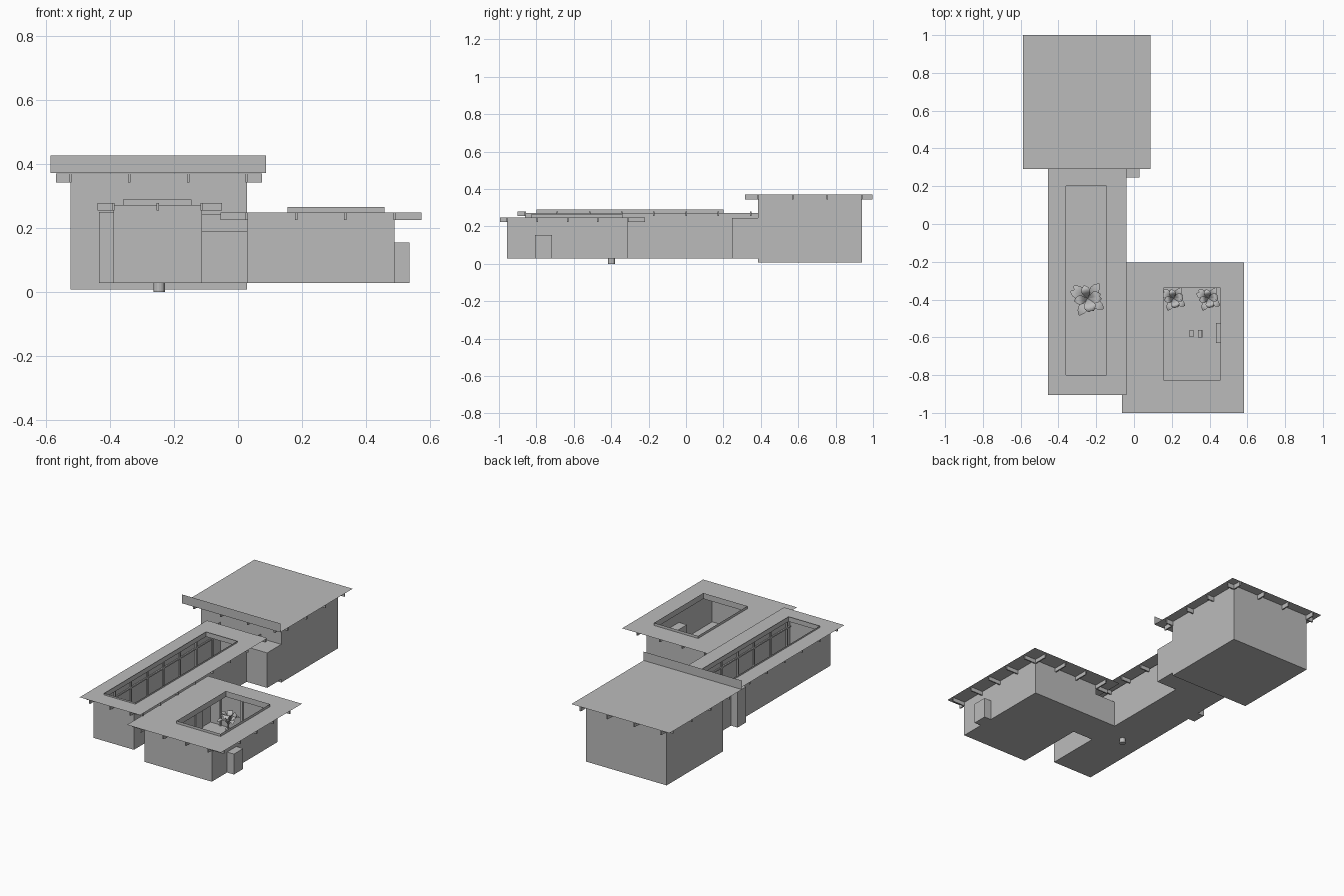
import bpy, bmesh, math
from mathutils import Matrix, Vector

cube = bpy.data.objects.get("Cube")
if cube:
    bpy.data.objects.remove(cube, do_unlink=True)

grey = bpy.data.materials.new("plain_grey")
grey.use_nodes = True
COLOUR = (0.5, 0.5, 0.5, 1)
grey.diffuse_color = COLOUR
grey.node_tree.nodes["Principled BSDF"].inputs["Base Color"].default_value = COLOUR


def finish(name, bm):
    mesh = bpy.data.meshes.new(name)
    bm.to_mesh(mesh)
    bm.free()
    mesh.materials.append(grey)
    obj = bpy.data.objects.new(name, mesh)
    bpy.context.collection.objects.link(obj)
    return obj


def add_box(bm, x, y, z, open_top=False):
    size = Vector((x[1] - x[0], y[1] - y[0], z[1] - z[0]))
    mid = Vector((sum(x), sum(y), sum(z))) / 2
    made = bmesh.ops.create_cube(bm, size=1, matrix=Matrix.Translation(mid) @ Matrix.Diagonal((*size, 1)))
    if open_top:
        faces = {f for v in made["verts"] for f in v.link_faces}
        bmesh.ops.delete(bm, geom=[max(faces, key=lambda f: f.calc_center_median().z)], context="FACES_ONLY")


def boxes(name, specs, open_top=False):
    bm = bmesh.new()
    for spec in specs:
        add_box(bm, *spec, open_top)
    return finish(name, bm)


def quad(bm, *points):
    bm.faces.new([bm.verts.new(p) for p in points])


def flat(bm, x, y, z):
    quad(bm, (x[0], y[0], z), (x[1], y[0], z), (x[1], y[1], z), (x[0], y[1], z))


def roof(name, x, y, z, hole=None, curb=0.0):
    """Thin flat roof, with an optional opening framed by a low curb."""
    bm = bmesh.new()
    if hole is None:
        flat(bm, x, y, z)
    else:
        hx, hy = hole
        flat(bm, x, (y[0], hy[0]), z)
        flat(bm, x, (hy[1], y[1]), z)
        flat(bm, (x[0], hx[0]), hy, z)
        flat(bm, (hx[1], x[1]), hy, z)
        ring = [(hx[0], hy[0]), (hx[1], hy[0]), (hx[1], hy[1]), (hx[0], hy[1])]
        for a, b in zip(ring, ring[1:] + ring[:1]):
            quad(bm, (*a, z - 0.02), (*b, z - 0.02), (*b, z + curb), (*a, z + curb))
    return finish(name, bm)


def steps(span, count):
    return [span[0] + (span[1] - span[0]) * i / (count - 1) for i in range(count)]


def rafters(name, eave_x, eave_y, wall_x, wall_y, z, nx, ny):
    """Rafter ends that run from the walls out under the eaves."""
    specs, w = [], 0.004
    for px in steps(wall_x, nx):
        specs += [((px - w, px + w), (eave_y[0], wall_y[0]), z), ((px - w, px + w), (wall_y[1], eave_y[1]), z)]
    for py in steps(wall_y, ny):
        specs += [((eave_x[0], wall_x[0]), (py - w, py + w), z), ((wall_x[1], eave_x[1]), (py - w, py + w), z)]
    return boxes(name, [s for s in specs if s[0][0] < s[0][1] and s[1][0] < s[1][1]])


# Tall rear hall
HALL_X, HALL_Y = (-0.525, 0.028), (0.385, 0.94)
boxes("hall_walls", [(HALL_X, HALL_Y, (0.008, 0.343))])
rafters("hall_rafters", (-0.57, 0.075), (0.316, 0.998), HALL_X, HALL_Y, (0.343, 0.371), 4, 4)
boxes("hall_wall_plate", [(HALL_X, HALL_Y, (0.343, 0.371))])
roof("hall_roof", (-0.587, 0.088), (0.29, 1.0), 0.372)
bm = bmesh.new()
quad(bm, (-0.587, 0.29, 0.372), (0.088, 0.29, 0.372), (0.088, 0.29, 0.427), (-0.587, 0.29, 0.427))
finish("hall_parapet", bm)

# Long wing
WING_X, WING_Y, FLOOR = (-0.39, -0.113), (-0.86, 0.385), 0.028
WING_HOLE = ((-0.36, -0.145), (-0.8, 0.2))
boxes("wing_walls", [(WING_X, WING_Y, (FLOOR, 0.272))], open_top=True)
rafters("wing_rafters", (-0.44, -0.05), (-0.9, 0.345), WING_X, (-0.86, 0.345), (0.255, 0.279), 3, 8)
roof("wing_roof", (-0.455, -0.04), (-0.905, 0.345), 0.28, WING_HOLE, 0.01)
boxes("wing_side_bay", [((-0.435, -0.39), (0.03, 0.115), (FLOOR, 0.25))])
boxes("hall_passage", [((-0.113, 0.028), (0.246, 0.385), (FLOOR, 0.245))])
boxes("court_passage", [((-0.113, 0.028), (-0.515, -0.31), (FLOOR, 0.19))])

# Posts and rails on the inner faces of the wing
frames = []
for inner in ((-0.389, -0.381), (-0.122, -0.114)):
    for py in steps((-0.82, 0.3), 8):
        frames.append((inner, (py - 0.005, py + 0.005), (FLOOR, 0.27)))
    frames.append((inner, (-0.855, 0.38), (0.2, 0.208)))
boxes("wing_window_frames", frames)

# Court block
COURT_X, COURT_Y = (0.028, 0.49), (-0.957, -0.31)
COURT_HOLE = ((0.155, 0.458), (-0.825, -0.34))
boxes("court_walls", [(COURT_X, COURT_Y, (FLOOR, 0.249))], open_top=True)
rafters("court_rafters", (-0.055, 0.575), (-0.995, -0.22), COURT_X, COURT_Y, (0.225, 0.249), 4, 5)
roof("court_roof", (-0.063, 0.583), (-1.0, -0.205), 0.25, COURT_HOLE, 0.016)
boxes("chimney", [((0.49, 0.537), (-0.807, -0.716), (FLOOR, 0.155))])
boxes("fireplace", [((0.435, 0.489), (-0.63, -0.525), (FLOOR, 0.15))])
boxes("court_doors", [((0.029, 0.037), (c - 0.035, c + 0.035), (FLOOR, 0.17)) for c in (-0.43, -0.65)])
boxes("court_posts", [((px - 0.006, px + 0.006), (-0.322, -0.311), (FLOOR, 0.245)) for px in (0.1, 0.25, 0.4)])
boxes("stool", [((0.29, 0.318), (-0.595, -0.565), (FLOOR, 0.055))])
boxes("chair", [((0.34, 0.362), (-0.6, -0.562), (FLOOR, 0.055)),
                ((0.354, 0.362), (-0.6, -0.562), (0.055, 0.09))])


# Potted plants with arched leaves
def plant(name, x, y, reach, height):
    bm = bmesh.new()
    stem_top = FLOOR + height * 0.45
    bmesh.ops.create_cone(bm, cap_ends=True, segments=10, radius1=0.014, radius2=0.018, depth=0.04,
                          matrix=Matrix.Translation((x, y, FLOOR + 0.02)))
    bmesh.ops.create_cone(bm, cap_ends=True, segments=6, radius1=0.004, radius2=0.004,
                          depth=height * 0.45, matrix=Matrix.Translation((x, y, (FLOOR + stem_top) / 2)))
    for i in range(11):
        angle = i * 2.4
        out = Vector((math.cos(angle), math.sin(angle), 0))
        side = Vector((-out.y, out.x, 0))
        length = reach * (1 if i % 2 else 0.72)
        rows = []
        for t in steps((0, 1), 6):
            rise = height * (0.55 if i % 2 else 0.9) * math.sin(t * 2.3) * 0.6
            mid = Vector((x, y, stem_top + rise)) + out * length * t
            half = side * (0.003 + reach * 0.22 * math.sin(math.pi * t ** 1.3))
            rows.append((bm.verts.new(mid - half), bm.verts.new(mid + half)))
        for a, b in zip(rows, rows[1:]):
            bm.faces.new((a[0], a[1], b[1], b[0]))
    obj = finish(name, bm)
    for face in obj.data.polygons:
        face.use_smooth = len(face.vertices) == 4
    return obj


plant("wing_plant", -0.245, -0.395, 0.1, 0.13)
plant("court_plant_a", 0.21, -0.395, 0.07, 0.14)
plant("court_plant_b", 0.395, -0.395, 0.07, 0.14)

# Drain under the wing floor
bm = bmesh.new()
bmesh.ops.create_cone(bm, cap_ends=True, segments=16, radius1=0.018, radius2=0.018, depth=0.03,
                      matrix=Matrix.Translation((-0.247, -0.398, 0.015)))
finish("wing_drain", bm)
